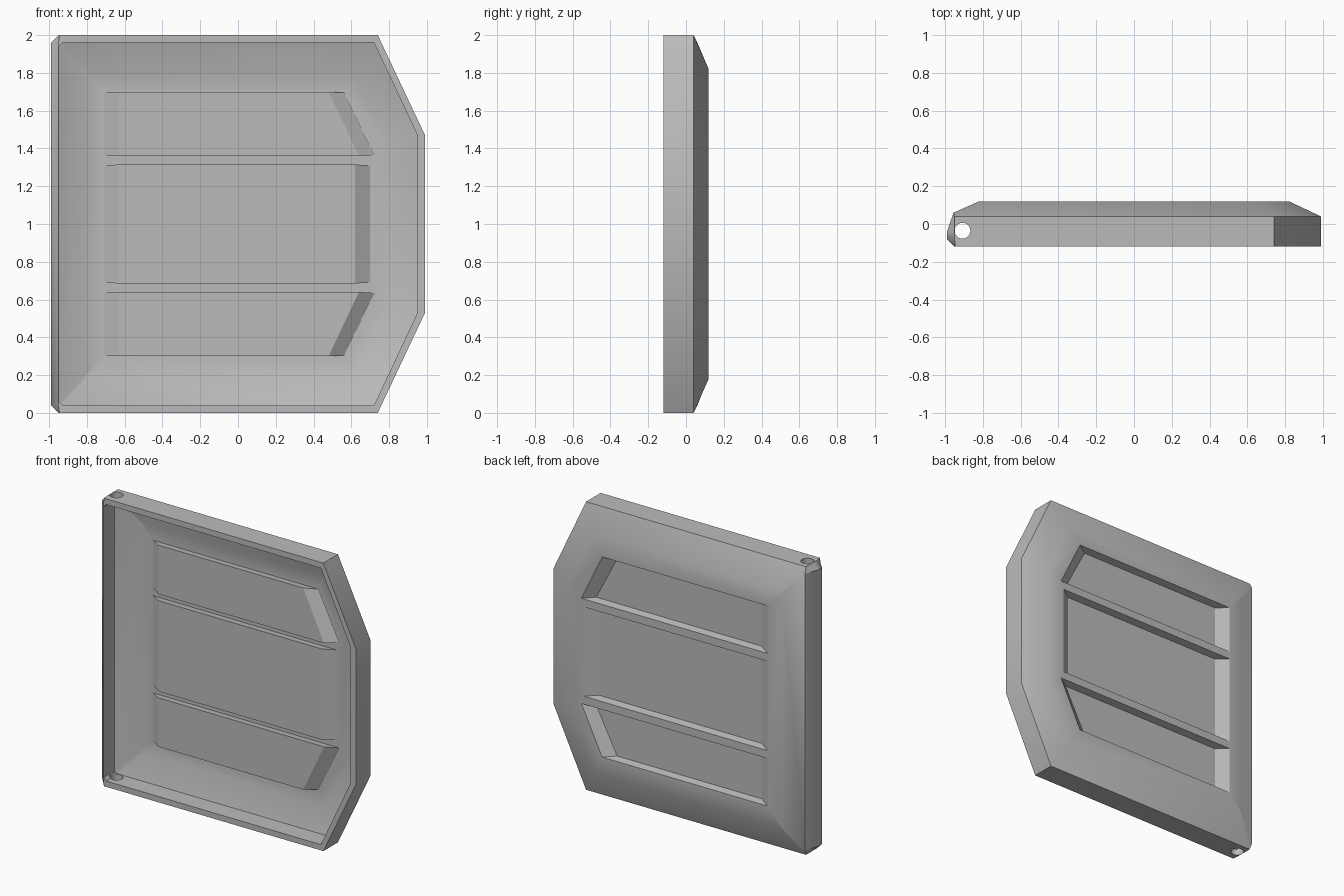
import bpy, bmesh
from mathutils import Vector

if "Cube" in bpy.data.objects:
    bpy.data.objects.remove(bpy.data.objects["Cube"])

# Single painted-metal colour
metal = bpy.data.materials.new("grey_metal")
metal.use_nodes = True
GREY = (0.5, 0.5, 0.5, 1)
metal.diffuse_color = GREY
metal.node_tree.nodes["Principled BSDF"].inputs["Base Color"].default_value = GREY

bm = bmesh.new()


def loop(points):
    return [bm.verts.new((x, y, z + 1)) for x, y, z in points]


def bridge(a, b):
    for i in range(len(a)):
        j = (i + 1) % len(a)
        bm.faces.new((a[i], a[j], b[j], b[i]))


def outline(y, y_left, xl, hl, xa, h, xc, xr, hr):
    """Eight-sided door outline, mirrored about mid height."""
    half = [(xl, y_left, hl), (xa, y, h), (xc, y, h), (xr, y, hr)]
    return loop(half + [(x, yy, -z) for x, yy, z in reversed(half)])


def edges_of(verts):
    n = len(verts)
    return [bm.edges.get((verts[i], verts[(i + 1) % n]))
            or bm.edges.new((verts[i], verts[(i + 1) % n])) for i in range(n)]


def panel(y, spec, dz, dx):
    z0, z1, r0, r1 = spec
    return loop([(-0.65 - dx, y, z0 - dz), (r0 + dx, y, z0 - dz),
                 (r1 + dx, y, z1 + dz), (-0.65 - dx, y, z1 + dz)])


# Three pressed panels: bottom, middle, top
PANELS = [(-0.70, -0.36, 0.50, 0.66), (-0.315, 0.315, 0.64, 0.64),
          (0.36, 0.70, 0.66, 0.50)]


def pressed_sheet(rings, y, shrink, spread):
    """Loft the rings, then close the last with a sheet holding the panels."""
    for a, b in zip(rings, rings[1:]):
        bridge(a, b)
    edges = edges_of(rings[-1])
    for spec in PANELS:
        opening = panel(y, spec, spread - shrink, 0.06)
        floor = panel(y - 0.05, spec, -shrink, -0.02)
        bridge(opening, floor)
        bm.faces.new(floor)
        edges += edges_of(opening)
    bmesh.ops.triangle_fill(bm, use_beauty=True, edges=edges, normal=Vector((0, 1, 0)))


# Outer skin with the rounded hinge edge and sloped back
SIDE = (0.74, 0.99, 0.47)
outer = [outline(-0.12, -0.12, -0.95, 0.96, -0.945, 1, *SIDE),
         outline(-0.08, -0.08, -0.99, 0.96, -0.95, 1, *SIDE),
         outline(-0.04, -0.04, -0.99, 0.96, -0.95, 1, *SIDE),
         outline(0.04, 0.06, -0.955, 0.96, -0.95, 1, *SIDE),
         outline(0.12, 0.12, -0.82, 0.81, -0.81, 0.82, 0.637, 0.82, 0.433)]
pressed_sheet(outer, 0.12, 0.015, 0.01)

# Inner skin, open to the front
LIP = (-0.948, 0.94, -0.93, 0.96, 0.72, 0.95, 0.47)
inner = [outline(-0.12, -0.12, *LIP), outline(0.01, 0.0, *LIP),
         outline(0.08, 0.08, -0.80, 0.79, -0.79, 0.80, 0.62, 0.80, 0.42)]
pressed_sheet(inner, 0.08, 0.0, -0.005)

# Front rim joins the two skins
bridge(outer[0], inner[0])
bmesh.ops.recalc_face_normals(bm, faces=bm.faces[:])
mesh = bpy.data.meshes.new("door_panel")
bm.to_mesh(mesh)
bm.free()
door = bpy.data.objects.new("door_panel", mesh)
bpy.context.collection.objects.link(door)
mesh.materials.append(metal)

# Hinge pin holes through the top and bottom rims
for z in (0, 2):
    bpy.ops.mesh.primitive_cylinder_add(vertices=24, radius=0.042, depth=0.16,
                                        location=(-0.908, -0.036, z))
    cutter = bpy.context.object
    cutter.name = "hinge_hole_cutter"
    cutter.hide_render = True
    cutter.data.materials.append(metal)
    cut = door.modifiers.new("hinge_hole", "BOOLEAN")
    cut.operation, cut.solver, cut.object = "DIFFERENCE", "EXACT", cutter
    bpy.context.view_layer.objects.active = door
    bpy.ops.object.modifier_apply(modifier=cut.name)
    bpy.data.objects.remove(cutter)

bpy.ops.object.select_all(action="DESELECT")
door.select_set(True)
bpy.context.view_layer.objects.active = door
bpy.ops.object.shade_smooth_by_angle(angle=0.55)
